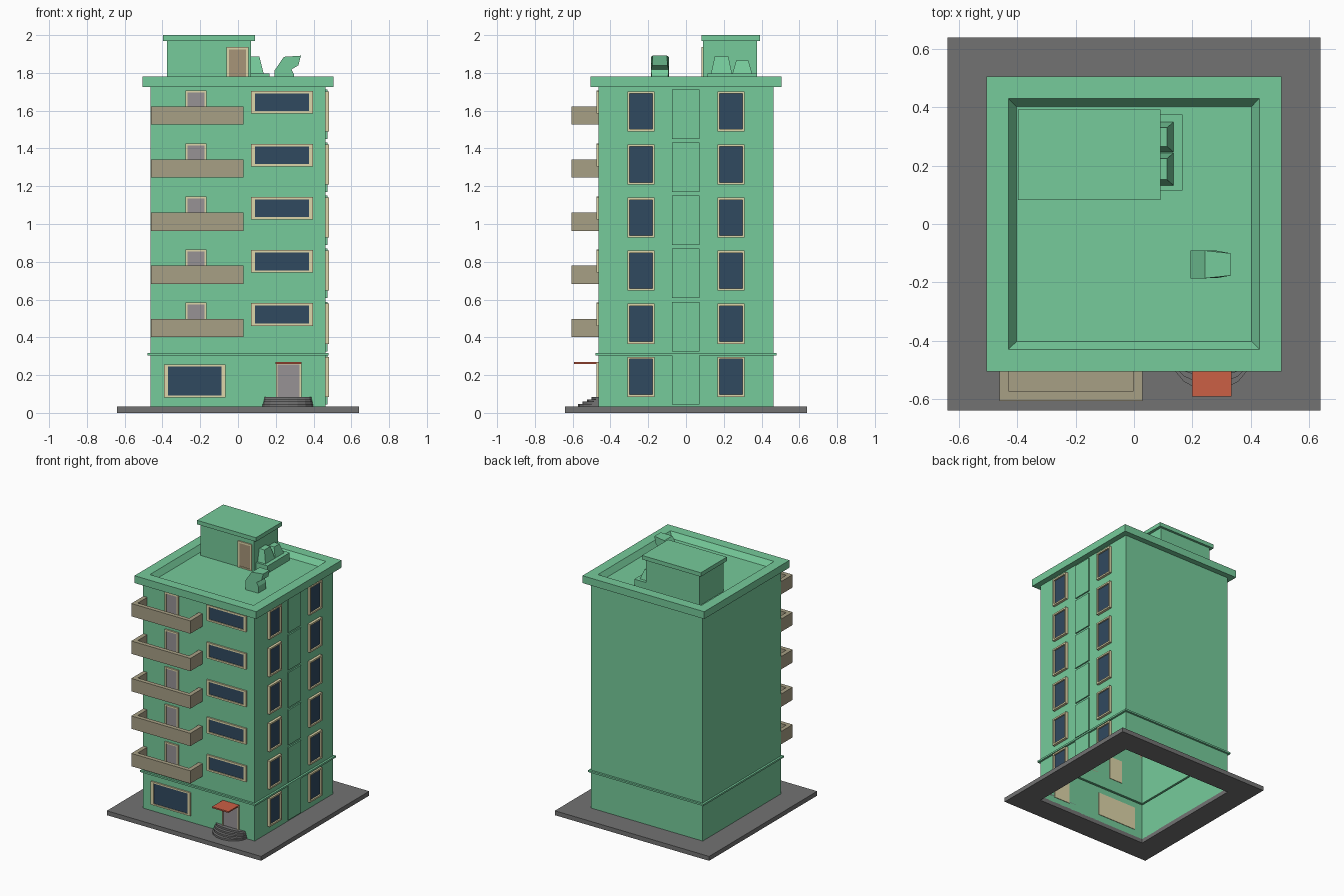
import bpy, bmesh, math

if "Cube" in bpy.data.objects:
    bpy.data.objects.remove(bpy.data.objects["Cube"])


def mat(name, r, g, b):
    m = bpy.data.materials.new(name)
    m.diffuse_color = (r, g, b, 1)
    m.use_nodes = True
    m.node_tree.nodes["Principled BSDF"].inputs["Base Color"].default_value = m.diffuse_color
    return m


GREEN = mat("green_render", .18, .597, .328)
NAVY = mat("dark_glass", .03, .067, .117)
TAN = mat("tan_balcony", .39, .35, .235)
CREAM = mat("cream_frame", .73, .67, .40)
GREY = mat("grey_door", .31, .29, .30)
PAVE = mat("dark_paving", .17, .17, .17)
RED = mat("red_canopy", .60, .115, .06)
BROWN = mat("brown_door", .39, .30, .19)


def finish(name, bm, mats):
    bmesh.ops.remove_doubles(bm, verts=bm.verts[:], dist=1e-5)
    bmesh.ops.recalc_face_normals(bm, faces=bm.faces[:])
    me = bpy.data.meshes.new(name)
    bm.to_mesh(me)
    bm.free()
    ob = bpy.data.objects.new(name, me)
    for m in mats:
        me.materials.append(m)
    bpy.context.collection.objects.link(ob)
    return ob


def loft(bm, rings, start=True, end=True, end_mat=0):
    """Skin a list of equal-length point loops, with optional caps."""
    vs = [[bm.verts.new(p) for p in r] for r in rings]
    n = len(vs[0])
    for a, b in zip(vs, vs[1:]):
        for i in range(n):
            j = (i + 1) % n
            bm.faces.new((a[i], a[j], b[j], b[i]))
    if start:
        bm.faces.new(vs[0][::-1])
    if end:
        bm.faces.new(vs[-1]).material_index = end_mat


def rect(x0, x1, y0, y1, z):
    return [(x0, y0, z), (x1, y0, z), (x1, y1, z), (x0, y1, z)]


def boxes(name, m, *dims):
    bm = bmesh.new()
    for x0, x1, y0, y1, z0, z1 in dims:
        loft(bm, [rect(x0, x1, y0, y1, z0), rect(x0, x1, y0, y1, z1)])
    return finish(name, bm, [m])


def opening(name, side, u0, u1, z0, z1, iu, iz, panel, wall=.463, out=.015):
    """Framed window or door: raised frame with a slightly sunken panel."""
    def ring(a, b, d):
        pts = [(u0 + a, z0 + b), (u1 - a, z0 + b), (u1 - a, z1 - b), (u0 + a, z1 - b)]
        return [(u, -d, z) if side == "front" else (d, u, z) for u, z in pts]
    bm = bmesh.new()
    loft(bm, [ring(0, 0, wall - .004), ring(0, 0, wall + out),
              ring(iu, iz, wall + out), ring(iu, iz, wall + out * .4)], end_mat=1)
    return finish(name, bm, [CREAM, panel])


def square(r, z):
    return rect(-r, r, -r, r, z)


W = .463
STEP = .281

# paving ring around the building
bm = bmesh.new()
loft(bm, [square(.64, 0), square(.64, .033), square(W, .033), square(W, 0), square(.64, 0)],
     False, False)
finish("paving", bm, [PAVE])

# hollow shell: walls, string course, cornice, parapet and roof
profile = [(W, .03), (W, .305), (.478, .305), (.478, .318), (W, .318), (W, 1.725),
           (.505, 1.725), (.505, 1.78), (.43, 1.78), (.403, 1.74)]
bm = bmesh.new()
loft(bm, [square(r, z) for r, z in profile], start=False)
finish("building_shell", bm, [GREEN])

# right side windows and raised centre panels, six floors
for i in range(6):
    d = i * STEP
    for k, y in enumerate((-.31, .167)):
        opening(f"side_window_{i}_{k}", "right", y, y + .143, .085 + d, .297 + d,
                .011, .012, NAVY, out=.019)
    boxes(f"side_panel_{i}", GREEN, (W - .002, .473, -.075, .071, .045 + d, .307 + d))

# front windows, balcony doors and balconies, five upper floors
for i in range(5):
    d = i * STEP
    opening(f"front_window_{i}", "front", .07, .397, .461 + d, .581 + d, .02, .013, NAVY, out=.011)
    opening(f"balcony_door_{i}", "front", -.278, -.167, .41 + d, .584 + d, .011, .011, GREY, out=.011)
    z0, z1 = .402 + d, .498 + d
    x0, x1, y0, t = -.461, .029, -.606, .032
    boxes(f"balcony_{i}", TAN,
          (x0 + t, x1 - t, y0 + t, -W, z0, z0 + .022),
          (x0, x1, y0, y0 + t, z0, z1),
          (x0, x0 + t, y0 + t, -W, z0, z1),
          (x1 - t, x1, y0 + t, -W, z0, z1))

# ground floor window, entrance door and canopy
opening("ground_window", "front", -.392, -.066, .082, .257, .021, .011, NAVY, out=.011)
opening("entrance_door", "front", .2, .335, .072, .266, .009, .01, GREY, out=.011)
boxes("entrance_canopy", RED, (.198, .335, -.592, -W, .259, .269))

# rounded entrance steps
bm = bmesh.new()
for k in range(4):
    w, dep = .133 - .003 * k, .108 - .024 * k
    arc = [(.264 + w * math.cos(a), -W - dep * math.sin(a))
           for a in (math.pi * j / 8 for j in range(9))]
    loft(bm, [[(x, y, .033 + .013 * k) for x, y in arc],
              [(x, y, .046 + .013 * k) for x, y in arc]])
finish("entrance_steps", bm, [PAVE])

# rooftop stair house
boxes("stair_house", GREEN, (-.375, .07, .09, .375, 1.74, 1.97))
boxes("stair_house_roof", GREEN, (-.397, .091, .082, .392, 1.97, 2.0))
opening("stair_house_door", "front", -.06, .055, 1.735, 1.937, .013, .014, BROWN, wall=-.09, out=.008)

# twin tapered vents on a plinth beside the stair house
boxes("vent_plinth", GREEN, (.07, .166, .115, .376, 1.74, 1.796))
bm = bmesh.new()
for y0, y1, z in ((.132, .244, 1.887), (.246, .35, 1.866)):
    loft(bm, [rect(.07, .136, y0, y1, 1.796), rect(.07, .113, y0 + .02, y1 - .02, z)])
finish("tapered_vents", bm, [GREEN])

# bent air outlet
side = [(.193, 1.74), (.193, 1.812), (.243, 1.885), (.333, 1.891), (.32, 1.84),
        (.283, 1.818), (.297, 1.79), (.297, 1.74)]
bm = bmesh.new()
loft(bm, [[(x, y + s * max(0, x - .28) * .18, z) for x, z in side]
          for y, s in ((-.186, 1), (-.091, -1))])
finish("bent_air_outlet", bm, [GREEN])
